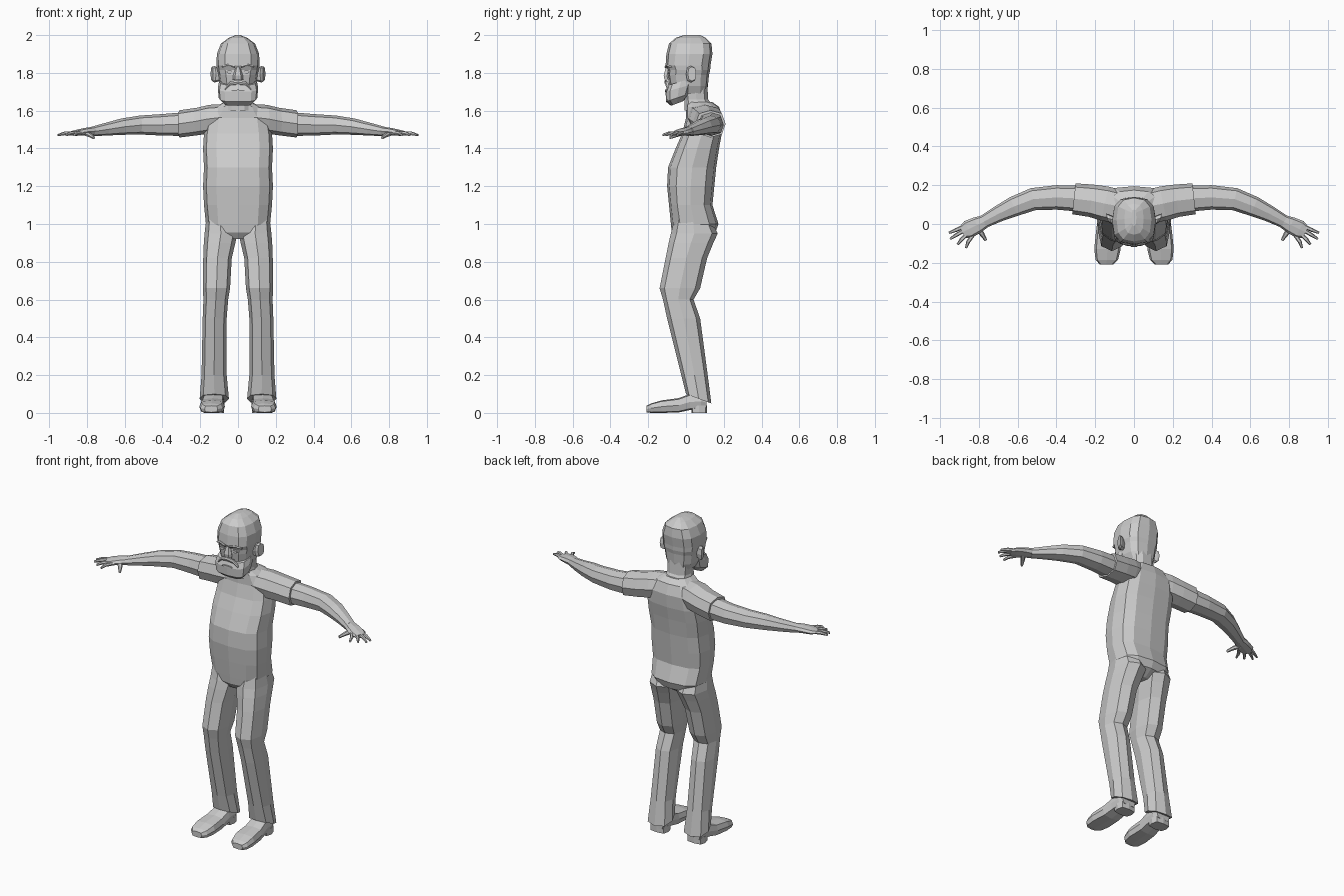
import bpy, bmesh, math
from mathutils import Vector

mat = bpy.data.materials.new("plain_grey")
mat.diffuse_color = (0.6, 0.6, 0.6, 1)


def loft(name, rings, n=8, p=0.75, turn=0.0):
    """Skin a row of rounded-box rings, each given as (centre, half axis u, half axis v)."""
    bm = bmesh.new()
    loops = []
    for c, u, v in rings:
        loop = []
        for i in range(n):
            a = 2 * math.pi * (i + turn) / n
            ca, sa = math.cos(a), math.sin(a)
            cu = math.copysign(abs(ca) ** p, ca) if abs(ca) > 1e-6 else 0
            sv = math.copysign(abs(sa) ** p, sa) if abs(sa) > 1e-6 else 0
            loop.append(bm.verts.new(Vector(c) + Vector(u) * cu + Vector(v) * sv))
        loops.append(loop)
    for a, b in zip(loops, loops[1:]):
        for i in range(n):
            j = (i + 1) % n
            bm.faces.new((a[i], a[j], b[j], b[i]))
    bm.faces.new(loops[0])
    bm.faces.new(loops[-1])
    bmesh.ops.recalc_face_normals(bm, faces=bm.faces)
    me = bpy.data.meshes.new(name)
    bm.to_mesh(me)
    bm.free()
    me.materials.append(mat)
    ob = bpy.data.objects.new(name, me)
    bpy.context.collection.objects.link(ob)
    return ob


def level(z, x0, x1, y0, y1, tilt=0.0):
    """Horizontal ring from its extents; tilt raises the back edge."""
    return (((x0 + x1) / 2, (y0 + y1) / 2, z), ((x1 - x0) / 2, 0, 0), (0, (y1 - y0) / 2, tilt))


def upright(rows):
    """Symmetric rings from (z, half width, front, back)."""
    return [level(z, -r, r, f, b) for z, r, f, b in rows]


def limb(name, stations, s, n=8, p=0.8, turn=0.0):
    """Tube along (x, y, z, half width, half height), mirrored by s."""
    pts = [Vector((s * q[0], q[1], q[2])) for q in stations]
    rings = []
    for i, q in enumerate(stations):
        d = pts[min(i + 1, len(pts) - 1)] - pts[max(i - 1, 0)]
        side = Vector((d.y, -d.x, 0)).normalized()
        rings.append((pts[i], side * q[3], (0, 0, q[4])))
    return loft(name, rings, n, p, turn)


def both(name, rings, **kw):
    """Build a ring part on the left and right."""
    for s, tag in ((1, "left"), (-1, "right")):
        loft(f"{tag}_{name}", [((s * c[0], c[1], c[2]), (s * u[0], u[1], u[2]), (s * v[0], v[1], v[2]))
                               for c, u, v in rings], **kw)


# Torso
loft("torso", upright([
    (0.92, 0.06, -0.05, 0.10), (0.955, 0.14, -0.075, 0.155), (1.0, 0.17, -0.08, 0.172),
    (1.10, 0.18, -0.09, 0.14), (1.20, 0.185, -0.10, 0.15), (1.30, 0.18, -0.095, 0.16),
    (1.40, 0.185, -0.055, 0.175), (1.48, 0.18, -0.02, 0.19), (1.56, 0.165, 0.0, 0.195),
    (1.62, 0.12, 0.0, 0.175), (1.645, 0.075, 0.0, 0.14)]), n=12, p=0.7)

# Neck and skull
loft("neck", upright([(1.60, 0.085, -0.01, 0.16), (1.66, 0.072, -0.01, 0.12),
                      (1.74, 0.075, -0.02, 0.115)]), n=10)
loft("head", upright([
    (1.69, 0.075, -0.06, 0.108), (1.73, 0.095, -0.088, 0.116), (1.79, 0.105, -0.098, 0.122),
    (1.815, 0.112, -0.096, 0.128), (1.84, 0.114, -0.108, 0.13), (1.90, 0.112, -0.104, 0.14),
    (1.955, 0.09, -0.09, 0.135), (1.985, 0.05, -0.055, 0.105), (2.0, 0.012, -0.01, 0.075)]),
    n=12, p=0.72)

# Beard wraps the jaw, its rings rising towards the ears
loft("beard", [level(1.638, -0.075, 0.075, -0.08, -0.015, 0.012),
               level(1.668, -0.102, 0.102, -0.106, 0.015, 0.02),
               level(1.72, -0.107, 0.107, -0.108, 0.035, 0.02),
               level(1.755, -0.10, 0.10, -0.095, 0.045, 0.02)], n=12, p=0.6)

# Face details
loft("nose", [level(1.765, -0.028, 0.028, -0.116, -0.08), level(1.785, -0.026, 0.026, -0.12, -0.08),
              level(1.83, -0.012, 0.012, -0.108, -0.08)], n=6)
loft("mouth", [((0, y, 1.705), (0.035, 0, 0), (0, 0, 0.006)) for y in (-0.112, -0.10)], n=8)
both("moustache", [((0.0, -0.107, 1.752), (0, 0.008, 0), (0, 0, 0.012)),
                   ((0.04, -0.102, 1.745), (0, 0.01, 0), (0, 0, 0.011)),
                   ((0.07, -0.092, 1.715), (0, 0.01, 0), (0, 0, 0.008))], n=6)
both("eye", [((0.045, y, 1.805), (0.016, 0, 0), (0, 0, 0.008)) for y in (-0.099, -0.085)], n=8)
both("eyebrow", [((0.015, -0.104, 1.832), (0, 0.01, 0), (0, 0, 0.007)),
                 ((0.05, -0.098, 1.842), (0, 0.01, 0), (0, 0, 0.007)),
                 ((0.085, -0.082, 1.832), (0, 0.01, 0), (0, 0, 0.005))], n=6)

# Ears lean outwards at the back
both("ear", [((0.10, 0.02, 1.79), (0, 0.018, 0), (0, 0, 0.035)),
             ((0.125, 0.026, 1.793), (0.008, 0.026, 0), (0, 0, 0.044)),
             ((0.138, 0.032, 1.795), (0.007, 0.022, 0), (0, 0, 0.038))], n=8)

# Trouser legs, with the hem lifted at the front
both("leg", [level(1.05, 0.03, 0.165, -0.055, 0.12), level(0.95, 0.004, 0.177, -0.08, 0.168),
             level(0.90, 0.014, 0.181, -0.092, 0.145), level(0.82, 0.033, 0.184, -0.108, 0.112),
             level(0.66, 0.042, 0.186, -0.14, 0.075), level(0.60, 0.052, 0.183, -0.122, 0.04),
             level(0.50, 0.060, 0.187, -0.10, 0.075), level(0.20, 0.060, 0.193, -0.025, 0.115),
             level(0.075, 0.048, 0.203, 0.0, 0.134, -0.025)], n=8, p=0.8)


# Shoes run from heel to toe
def shoe_ring(y, x, hw, z0, z1):
    return ((x, y, (z0 + z1) / 2), (hw, 0, 0), (0, 0, (z1 - z0) / 2))


both("shoe", [shoe_ring(*q) for q in (
    (0.108, 0.128, 0.045, 0.025, 0.085), (0.08, 0.128, 0.056, 0.022, 0.10),
    (0.02, 0.13, 0.058, 0.015, 0.10), (-0.04, 0.134, 0.062, 0.002, 0.078),
    (-0.13, 0.137, 0.068, 0.0, 0.066), (-0.185, 0.14, 0.058, 0.0, 0.05),
    (-0.208, 0.142, 0.035, 0.003, 0.038))], n=8, p=0.5)
both("heel", [level(0.0, 0.075, 0.182, 0.03, 0.11), level(0.04, 0.075, 0.182, 0.025, 0.11)], n=8, p=0.5)

# Sleeves, arms and hands
FINGERS = (("little_finger", 0.880, -0.015, 0.954, -0.046), ("ring_finger", 0.882, -0.035, 0.948, -0.077),
           ("middle_finger", 0.868, -0.052, 0.910, -0.106), ("index_finger", 0.845, -0.060, 0.866, -0.124))
for s, tag in ((1, "left"), (-1, "right")):
    limb(f"{tag}_sleeve", [(0.07, 0.09, 1.565, 0.085, 0.07), (0.15, 0.105, 1.555, 0.09, 0.076),
                           (0.22, 0.12, 1.542, 0.084, 0.073), (0.31, 0.13, 1.53, 0.08, 0.072)], s)
    limb(f"{tag}_arm", [(0.26, 0.13, 1.53, 0.068, 0.064), (0.40, 0.137, 1.525, 0.063, 0.057),
                        (0.52, 0.128, 1.524, 0.058, 0.050), (0.62, 0.09, 1.515, 0.052, 0.043),
                        (0.70, 0.052, 1.502, 0.042, 0.034), (0.775, 0.012, 1.49, 0.034, 0.025)], s)
    limb(f"{tag}_palm", [(0.76, 0.018, 1.492, 0.032, 0.024), (0.81, -0.006, 1.489, 0.043, 0.020),
                         (0.855, -0.028, 1.483, 0.047, 0.016), (0.885, -0.043, 1.479, 0.032, 0.011)], s)
    for name, x0, y0, x1, y1 in FINGERS:
        xm, ym = (x0 + x1) / 2, (y0 + y1) / 2
        limb(f"{tag}_{name}", [(x0 - 0.02, y0 + 0.01, 1.482, 0.010, 0.010), (xm, ym, 1.480, 0.010, 0.010),
                               (x1, y1, 1.471, 0.006, 0.006)], s, n=6)
    limb(f"{tag}_thumb", [(0.815, -0.015, 1.483, 0.016, 0.013), (0.785, -0.05, 1.472, 0.013, 0.012),
                          (0.763, -0.085, 1.457, 0.007, 0.008)], s, n=6)
